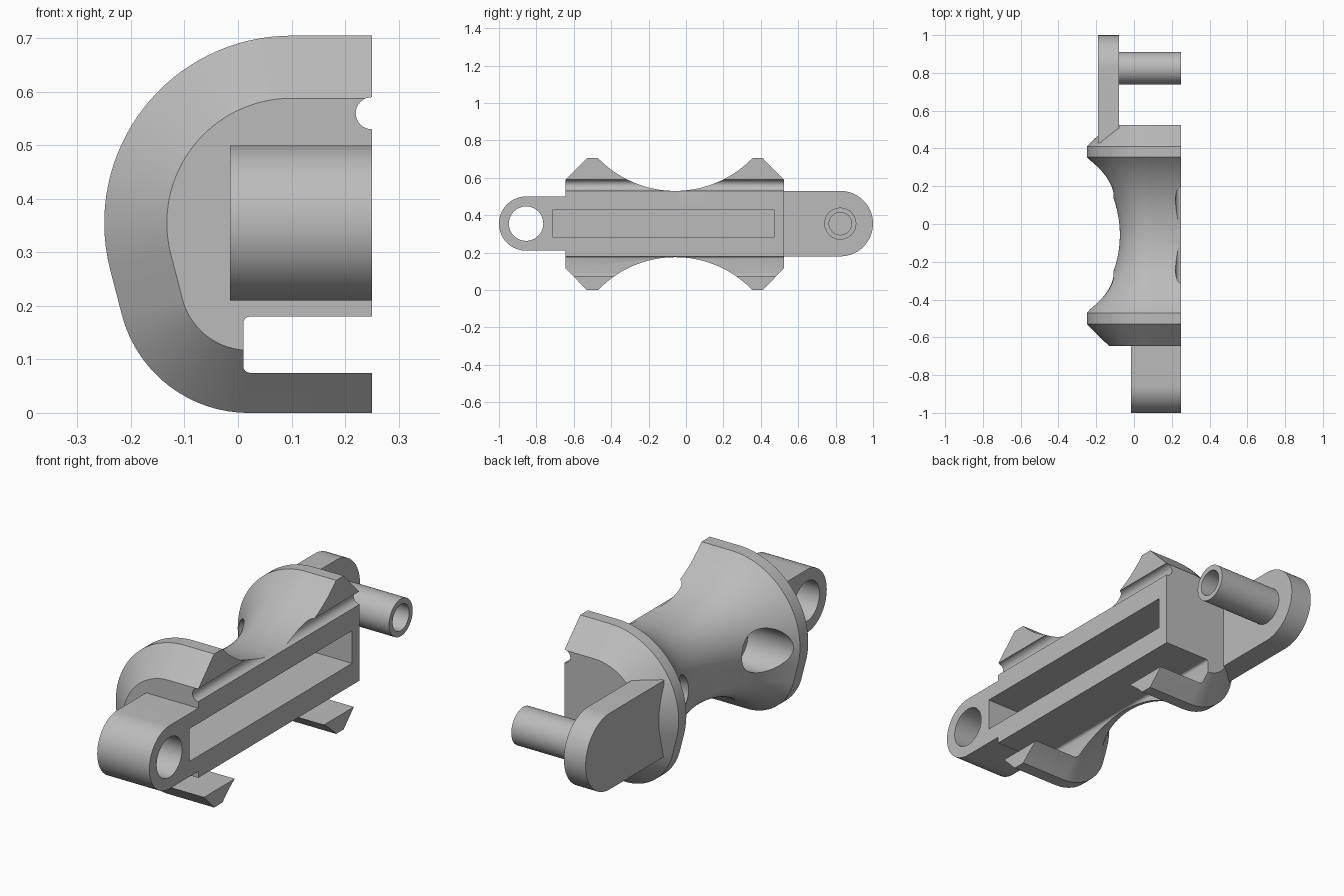
import bpy, bmesh, math
from mathutils import Matrix, Vector

if "Cube" in bpy.data.objects:
    bpy.data.objects.remove(bpy.data.objects["Cube"], do_unlink=True)

grey = bpy.data.materials.new("plain_grey")
grey.use_nodes = True
grey.diffuse_color = (0.5, 0.5, 0.5, 1)
grey.node_tree.nodes["Principled BSDF"].inputs["Base Color"].default_value = (0.5, 0.5, 0.5, 1)

FACE = 0.25    # flat mounting side
MID = 0.355    # height of the centre line


def make(name, bm):
    bmesh.ops.recalc_face_normals(bm, faces=bm.faces)
    mesh = bpy.data.meshes.new(name)
    bm.to_mesh(mesh)
    bm.free()
    mesh.materials.append(grey)
    ob = bpy.data.objects.new(name, mesh)
    bpy.context.collection.objects.link(ob)
    return ob


def loft(name, rings):
    """Skin a list of equal point rings and cap both ends."""
    bm = bmesh.new()
    rows = [[bm.verts.new(p) for p in ring] for ring in rings]
    n = len(rows[0])
    for a, b in zip(rows, rows[1:]):
        for i in range(n):
            j = (i + 1) % n
            bm.faces.new((a[i], a[j], b[j], b[i]))
    bm.faces.new(rows[0])
    bm.faces.new(rows[-1])
    return make(name, bm)


def box(name, lo, hi, bevel=0):
    bm = bmesh.new()
    lo, hi = Vector(lo), Vector(hi)
    bmesh.ops.create_cube(bm, size=1, matrix=Matrix.Translation((lo + hi) / 2)
                          @ Matrix.Diagonal((*(hi - lo), 1)))
    if bevel:
        edges = [e for e in bm.edges
                 if abs((e.verts[0].co - e.verts[1].co).normalized().y) > 0.9]
        bmesh.ops.bevel(bm, geom=edges, offset=bevel, segments=4, profile=0.5,
                        affect='EDGES')
    return make(name, bm)


def rod(name, x0, x1, y, z, r, sides=64):
    ring = [(y + r * math.cos(2 * math.pi * i / sides),
             z + r * math.sin(2 * math.pi * i / sides)) for i in range(sides)]
    return loft(name, [[(x, *p) for p in ring] for x in (x0, x1)])


def tab(name, x0, x1, y_root, y_centre, r):
    """Flat bar along y with a rounded tip."""
    s = 1 if y_centre > y_root else -1
    ring = [(y_root, MID - r)]
    for i in range(33):
        a = math.pi * (i / 32 - 0.5)
        ring.append((y_centre + s * r * math.cos(a), MID + r * math.sin(a)))
    ring.append((y_root, MID + r))
    return loft(name, [[(x, *p) for p in ring] for x in (x0, x1)])


def boolean(ob, other, op):
    mod = ob.modifiers.new(op, 'BOOLEAN')
    mod.operation, mod.object, mod.solver = op, other, 'EXACT'
    bpy.context.view_layer.objects.active = ob
    bpy.ops.object.modifier_apply(modifier=mod.name)
    bpy.data.objects.remove(other, do_unlink=True)


def section(y, inset):
    """D-shaped slice: large upper arc, small lower arc, flat side."""
    pts = [(FACE, y, 0.705 - inset)]
    for cx, cz, r, a0, a1, n in ((0.1, MID, 0.35, 90, 194.5, 32),
                                 (0.02, 0.245, 0.245, 194.5, 270, 24)):
        for i in range(n + 1):
            a = math.radians(a0 + (a1 - a0) * i / n)
            pts.append((cx + (r - inset) * math.cos(a), y, cz + (r - inset) * math.sin(a)))
    pts.append((FACE, y, inset))
    return pts


# spool body: chamfered rims with a round waist between them
WAIST, HALF, SAG = -0.0575, 0.4125, 0.175
R = (HALF ** 2 + SAG ** 2) / (2 * SAG)
stations = [(-0.645, 0.117), (-0.53, 0)]
for i in range(33):
    t = HALF * (i / 16 - 1)
    stations.append((WAIST + t, max(0, SAG - R + math.sqrt(R * R - t * t))))
stations += [(0.41, 0), (0.525, 0.117)]
body = loft("spool_body", [section(y, d) for y, d in stations])

# slot under the body and half-round groove above it
boolean(body, box("slot_cutter", (0.01, -0.9, 0.075), (0.6, 0.9, 0.18), 0.012), 'DIFFERENCE')
groove = rod("groove_cutter", -0.9, 0.9, 0, 0, 0.03, 32)
groove.data.transform(Matrix.Translation((FACE, 0, 0.56)) @ Matrix.Rotation(math.pi / 2, 4, 'Z'))
boolean(body, groove, 'DIFFERENCE')

# front lug, rear plate and peg
boolean(body, tab("front_lug", -0.015, FACE, -0.55, -0.855, 0.145), 'UNION')
boolean(body, tab("rear_plate", -0.19, -0.08, 0.43, 0.825, 0.175), 'UNION')
boolean(body, rod("peg", -0.12, FACE, 0.825, MID, 0.0855), 'UNION')

# long pocket, lug hole, peg bore and the two blind side holes
boolean(body, box("pocket_cutter", (0.055, -0.71, 0.28), (0.5, 0.47, 0.43)), 'DIFFERENCE')
boolean(body, rod("lug_hole", -0.3, 0.5, -0.855, MID, 0.092), 'DIFFERENCE')
boolean(body, rod("peg_bore", -0.08, 0.5, 0.825, MID, 0.06), 'DIFFERENCE')
for side in (-1, 1):
    boolean(body, rod("side_hole", -0.6, 0.0, WAIST + side * 0.293, MID, 0.1), 'DIFFERENCE')

bpy.ops.object.select_all(action='DESELECT')
body.select_set(True)
bpy.context.view_layer.objects.active = body
bpy.ops.object.shade_smooth_by_angle(angle=math.radians(25))
